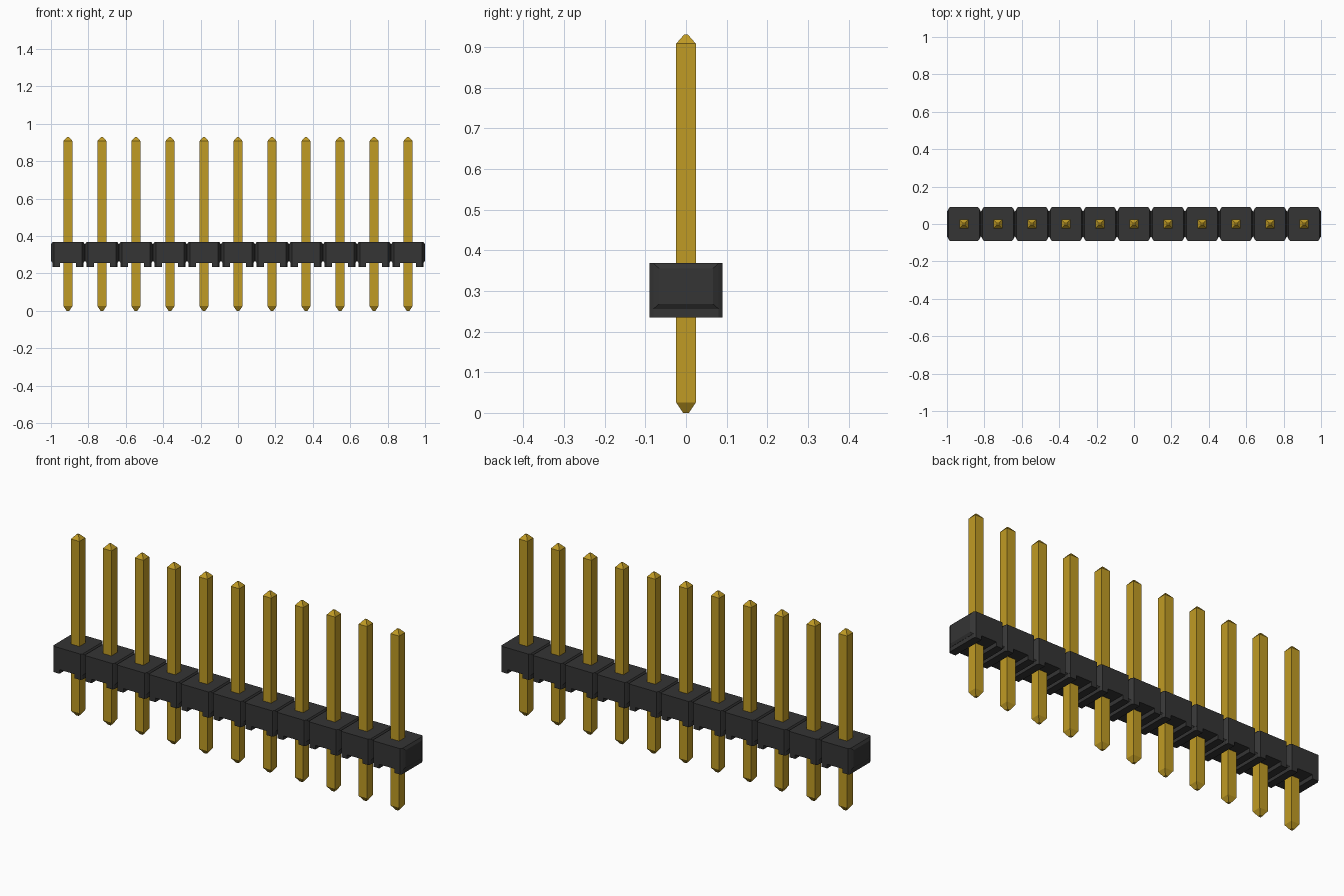
import bpy, bmesh

cube = bpy.data.objects.get("Cube")
if cube:
    bpy.data.objects.remove(cube, do_unlink=True)

COUNT = 11
PITCH = 2 / COUNT


def material(name, color):
    m = bpy.data.materials.new(name)
    m.use_nodes = True
    m.diffuse_color = color
    m.node_tree.nodes["Principled BSDF"].inputs["Base Color"].default_value = color
    return m


black = material("black plastic", (0.035, 0.035, 0.035, 1))
gold = material("gold metal", (0.53, 0.33, 0.018, 1))


def loft(bm, rings):
    """Skin a closed solid through matching rings of points."""
    loops = [[bm.verts.new(p) for p in ring] for ring in rings]
    for a, b in zip(loops, loops[1:]):
        for i in range(len(a)):
            j = (i + 1) % len(a)
            bm.faces.new((a[i], a[j], b[j], b[i]))
    bm.faces.new(loops[0][::-1])
    bm.faces.new(loops[-1])


def side_ring(x, half, low, high):
    return [(x, -half, low), (x, half, low), (x, half, high), (x, -half, high)]


def level_ring(z, half):
    return [(-half, -half, z), (half, -half, z), (half, half, z), (-half, half, z)]


def make_object(name, bm, mat, x):
    bmesh.ops.recalc_face_normals(bm, faces=bm.faces)
    mesh = bpy.data.meshes.new(name)
    bm.to_mesh(mesh)
    bm.free()
    mesh.materials.append(mat)
    obj = bpy.data.objects.new(name, mesh)
    obj.location.x = x
    bpy.context.collection.objects.link(obj)


# Housing block profile: (x, half depth, bottom, top), tapering to its joints
BLOCK = [(0.076, 0.09, 0.256, 0.368), (0.083, 0.08, 0.256, 0.368),
         (PITCH / 2, 0.066, 0.268, 0.355)]
# Pin profile: (height, half width)
PIN = [(0, 0.007), (0.025, 0.024), (0.908, 0.024), (0.93, 0.005)]

for n in range(COUNT):
    x = (n - (COUNT - 1) / 2) * PITCH

    # Housing block with a cross rib under each side
    bm = bmesh.new()
    mirrored = [(-s[0], *s[1:]) for s in reversed(BLOCK)]
    loft(bm, [side_ring(*s) for s in mirrored + BLOCK])
    for side in (-1, 1):
        loft(bm, [side_ring(side * 0.043, 0.09, 0.235, 0.258),
                  side_ring(side * 0.076, 0.09, 0.235, 0.258),
                  side_ring(side * 0.082, 0.08, 0.235, 0.258)])
    make_object(f"housing_block_{n + 1}", bm, black, x)

    # Square pin with pointed ends
    bm = bmesh.new()
    loft(bm, [level_ring(*s) for s in PIN])
    make_object(f"pin_{n + 1}", bm, gold, x)
